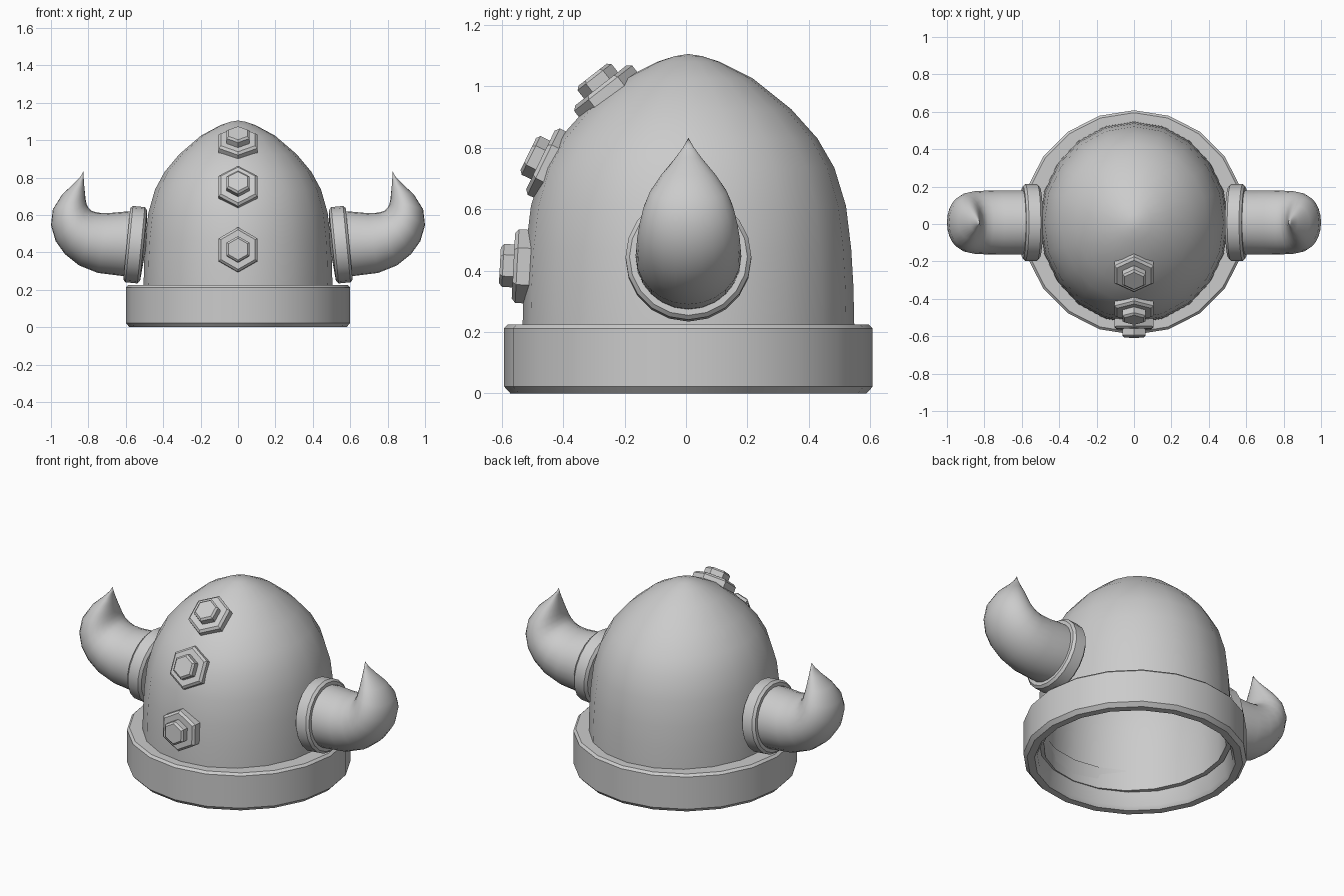
import bpy, bmesh, math
from mathutils import Matrix, Vector

if "Cube" in bpy.data.objects:
    bpy.data.objects.remove(bpy.data.objects["Cube"])


def finish(name, bm, mirror=False, angle=30):
    bmesh.ops.remove_doubles(bm, verts=bm.verts, dist=1e-5)
    bmesh.ops.recalc_face_normals(bm, faces=bm.faces)
    me = bpy.data.meshes.new(name)
    bm.to_mesh(me)
    bm.free()
    me.shade_smooth()
    me.set_sharp_from_angle(angle=math.radians(angle))
    ob = bpy.data.objects.new(name, me)
    bpy.context.collection.objects.link(ob)
    if mirror:
        ob.modifiers.new("Mirror", 'MIRROR').use_clip = False
    return ob


def skin(bm, rings, closed=False):
    # Join rings of equal point count with quads (triangles where a ring is a point)
    vs = [[bm.verts.new(p) for p in r] for r in rings]
    n = len(vs[0])
    pairs = list(zip(vs, vs[1:])) + ([(vs[-1], vs[0])] if closed else [])
    for a, b in pairs:
        for i in range(n):
            j = (i + 1) % n
            bm.faces.new((a[i], a[j], b[j], b[i]))
    bmesh.ops.dissolve_degenerate(bm, dist=1e-6, edges=bm.edges)


def lathe(name, profile, n, m=Matrix(), start=0.0, closed=False, mirror=False):
    rings = []
    for r, z in profile:
        rings.append([m @ Vector((r * math.cos(start + math.tau * i / n),
                                  r * math.sin(start + math.tau * i / n), z)) for i in range(n)])
    bm = bmesh.new()
    skin(bm, rings, closed)
    return finish(name, bm, mirror)


def axis_matrix(centre, direction):
    return Matrix.Translation(centre) @ Vector(direction).to_track_quat('Z', 'Y').to_matrix().to_4x4()


CY = 0.008

# Hollow dome: outer skin up to the point, inner skin back down
outer = [(0.54, 0.1), (0.54, 0.22), (0.537, 0.35), (0.53, 0.47), (0.513, 0.61), (0.475, 0.735),
         (0.42, 0.83), (0.335, 0.925), (0.21, 1.025), (0.1, 1.08), (0.045, 1.098), (0, 1.105)]
inner = [(max(r - 0.03, 0), z - 0.025 * (z > 0.6)) for r, z in reversed(outer)]
lathe("dome", outer + inner, 20,
      Matrix.Translation((0, CY, 0)) @ Matrix.Diagonal((0.935, 1, 1, 1)), closed=True)

# Bevelled rim band
lathe("rim_band", [(0.58, 0), (0.6, 0.022), (0.6, 0.212), (0.587, 0.225), (0.5, 0.225),
                   (0.525, 0.02), (0.54, 0)], 20, Matrix.Translation((0, CY, 0)), closed=True)

# Horn collars, tilted slightly upward
lathe("horn_collar", [(0, -0.02), (0.19, -0.005), (0.205, 0.008), (0.205, 0.072), (0.192, 0.085),
                      (0.172, 0.085), (0.16, 0.06), (0, 0.06)], 20,
      axis_matrix((0.51, CY, 0.437), (0.41, 0, 0.04)), mirror=True)

# Horns: each section gives upper x,z, lower x,z and half width in y
sections = [(0.52, 0.615, 0.55, 0.27, 0.172), (0.60, 0.618, 0.63, 0.275, 0.172),
            (0.69, 0.61, 0.75, 0.29, 0.172), (0.75, 0.612, 0.85, 0.33, 0.17),
            (0.782, 0.622, 0.925, 0.39, 0.167), (0.80, 0.637, 0.975, 0.46, 0.16),
            (0.81, 0.66, 1.0, 0.545, 0.147), (0.815, 0.685, 0.99, 0.63, 0.125),
            (0.818, 0.715, 0.94, 0.71, 0.088), (0.822, 0.755, 0.877, 0.768, 0.047),
            (0.825, 0.795, 0.842, 0.805, 0.018), (0.827, 0.832, 0.827, 0.832, 0)]
rings = []
for ux, uz, lx, lz, w in sections:
    c, h = Vector(((ux + lx) / 2, CY, (uz + lz) / 2)), Vector(((ux - lx) / 2, 0, (uz - lz) / 2))
    rings.append([c + h * math.cos(math.tau * i / 24) + Vector((0, w * math.sin(math.tau * i / 24), 0))
                  for i in range(24)])
bm = bmesh.new()
skin(bm, rings)
finish("horn", bm, mirror=True, angle=50)

# Three hex bolts up the front: washer-nut plus smaller head
bolts = [((0, -0.562, 0.415), 3), ((0, -0.474, 0.76), 26), ((0, -0.277, 1.003), 52)]
for k, (centre, tilt) in enumerate(bolts):
    t = math.radians(tilt)
    m = axis_matrix(centre, (0, -math.cos(t), math.sin(t)))
    lathe(f"bolt_nut_{k}", [(0, -0.062), (0.12, -0.062), (0.12, -0.012), (0.106, 0), (0, 0)],
          6, m, math.pi / 2)
    lathe(f"bolt_head_{k}", [(0.07, -0.01), (0.07, 0.034), (0.058, 0.044), (0, 0.044)],
          6, m, math.pi / 2)
